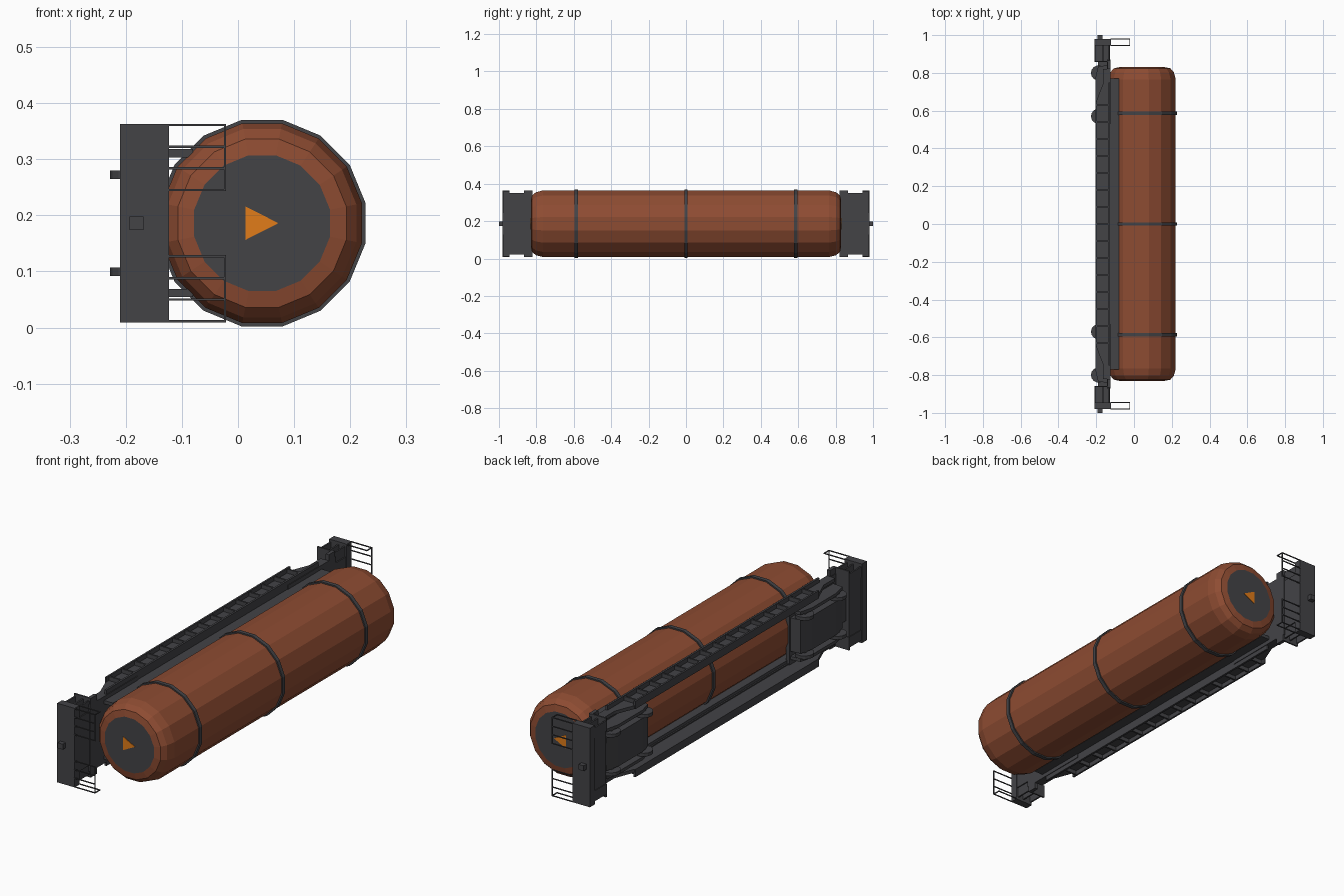
import bpy, bmesh, math

if "Cube" in bpy.data.objects:
    bpy.data.objects.remove(bpy.data.objects["Cube"])

ZC = 0.186   # tank wagon lies on its side: its "up" is +x, its length is y
TX = 0.043


def material(name, rgb):
    m = bpy.data.materials.new(name)
    m.diffuse_color = (*rgb, 1)
    m.use_nodes = True
    m.node_tree.nodes["Principled BSDF"].inputs["Base Color"].default_value = m.diffuse_color
    return m


RUST = material("rust brown", (0.27, 0.072, 0.032))
DARK = material("dark grey", (0.056, 0.056, 0.062))
ORANGE = material("orange", (0.75, 0.2, 0.01))


def finish(name, bm, *mats):
    bmesh.ops.recalc_face_normals(bm, faces=bm.faces)
    me = bpy.data.meshes.new(name)
    bm.to_mesh(me)
    bm.free()
    for m in mats:
        me.materials.append(m)
    ob = bpy.data.objects.new(name, me)
    bpy.context.collection.objects.link(ob)
    return ob


def box(name, x, y, z, mat=DARK):
    bm = bmesh.new()
    bmesh.ops.create_cube(bm, size=1)
    for v in bm.verts:
        v.co = [(a + b) / 2 + c * (b - a) for (a, b), c in zip((x, y, z), v.co)]
    return finish(name, bm, mat)


def prism(name, pts, axis, lo, hi, mat=DARK):
    """Extrude a flat outline: axis z takes (x, y) points, axis y takes (x, z) points."""
    bm = bmesh.new()
    rows = [[bm.verts.new((a, b, t) if axis == "z" else (a, t, b)) for a, b in pts] for t in (lo, hi)]
    for r in rows:
        bm.faces.new(r)
    n = len(pts)
    for i in range(n):
        j = (i + 1) % n
        bm.faces.new((rows[0][i], rows[0][j], rows[1][j], rows[1][i]))
    return finish(name, bm, mat)


def revolve(profile, closed):
    """16-sided lathe about the tank axis; profile is (flat radius, y)."""
    bm = bmesh.new()
    n = 16
    rings = []
    for r, y in profile:
        r /= math.cos(math.pi / n)
        rings.append([bm.verts.new((TX + r * math.cos((i + .5) * math.tau / n), y,
                                    ZC + r * math.sin((i + .5) * math.tau / n))) for i in range(n)])
    pairs = list(zip(rings, rings[1:])) + ([(rings[-1], rings[0])] if closed else [])
    for a, b in pairs:
        for i in range(n):
            j = (i + 1) % n
            bm.faces.new((a[i], a[j], b[j], b[i]))
    if not closed:
        bm.faces.new(rings[0])
        bm.faces.new(rings[-1])
    return bm


# Tank with rounded shoulders and dark end discs
shoulder = [(0.121, 0.83), (0.15, 0.824), (0.168, 0.803), (0.178, 0.765)]
tank = finish("tank", revolve([(r, -y) for r, y in shoulder] + shoulder[::-1], False), RUST, DARK)
for p in tank.data.polygons:
    p.material_index = int(abs(p.normal.y) > 0.995)

# Straps round the tank
for y in (-0.587, 0, 0.587):
    finish("tank_strap", revolve([(0.174, y - .009), (0.184, y - .009),
                                  (0.184, y + .009), (0.174, y + .009)], True), DARK)

for s in (-1, 1):          # both ends
    def ys(a, b):
        return tuple(sorted((s * a, s * b)))

    # Warning triangle on the end disc
    prism("warning_triangle", [(0.013, ZC - .03), (0.013, ZC + .03), (0.072, ZC)], "y", *ys(0.829, 0.832), ORANGE)
    # End beam, platform and coupler
    box("end_beam", (-0.21, -0.123), ys(0.945, 0.98), (ZC - .177, ZC + .177))
    box("end_body", (-0.205, -0.126), ys(0.86, 0.95), (ZC - .12, ZC + .12))
    box("end_platform", (-0.14, -0.124), ys(0.82, 0.865), (ZC - .177, ZC + .177))
    box("bogie_floor", (-0.142, -0.124), ys(0.53, 0.87), (ZC - .15, ZC + .15))
    box("draft_beam", (-0.19, -0.135), ys(0.78, 0.87), (ZC - .05, ZC + .05))
    box("coupler", (-0.193, -0.168), ys(0.97, 1.0), (ZC - .012, ZC + .012))

    # Bogie with two axles
    chamfered = [(-0.14, 0.535), (-0.19, 0.54), (-0.205, 0.6), (-0.205, 0.77),
                 (-0.19, 0.835), (-0.14, 0.84)]
    prism("bogie", [(x, s * y) for x, y in chamfered], "z", ZC - .075, ZC + .075)
    for z in (-1, 1):
        prism("bogie_side_frame", [(x, s * y) for x, y in chamfered], "z", ZC + z * .098, ZC + z * .112)
        for y in (0.57, 0.8):
            ring = [(-0.188 + .04 * math.cos(i * math.tau / 14),
                     s * y + .04 * math.sin(i * math.tau / 14)) for i in range(14)]
            prism("wheel", ring, "z", ZC + z * .079, ZC + z * .094)
    for y in (0.57, 0.8):
        box("axle", (-0.196, -0.18), (s * y - .008, s * y + .008), (ZC - .11, ZC + .11))

    for z in (-1, 1):      # both sides
        def zs(a, b):
            return tuple(sorted((ZC + z * a, ZC + z * b)))

        # Corner steps
        for x in (-0.208, -0.168, -0.138):
            box("step_tread", (x, x + .007), ys(0.86, 0.946), zs(0.118, 0.165))
        box("step_side", (-0.208, -0.13), ys(0.857, 0.864), zs(0.118, 0.177))
        # Corner handrail
        t = 0.002
        for d in (0.059, 0.098, 0.136, 0.175):
            box("handrail_post", (-0.125, -0.023), ys(0.977, 0.981), zs(d - t, d + t))
        box("handrail_post", (-0.125, -0.023), ys(0.943, 0.947), zs(0.173, 0.177))
        box("handrail", (-0.025, -0.021), ys(0.977, 0.981), zs(0.057, 0.177))
        box("handrail_return", (-0.025, -0.021), ys(0.943, 0.981), zs(0.173, 0.177))

for z in (-1, 1):
    def zs(a, b):
        return tuple(sorted((ZC + z * a, ZC + z * b)))

    # Fish-bellied side sill with flanges and ribs
    sill = [(-0.127, -0.82), (-0.165, -0.82), (-0.165, -0.74), (-0.2, -0.65),
            (-0.2, 0.65), (-0.165, 0.74), (-0.165, 0.82), (-0.127, 0.82)]
    prism("side_sill", sill, "z", *zs(0.135, 0.15))
    box("sill_top_flange", (-0.136, -0.127), (-0.75, 0.75), zs(0.13, 0.17))
    box("sill_bottom_flange", (-0.204, -0.196), (-0.65, 0.65), zs(0.135, 0.17))
    for i in range(15):
        y = (i - 7) * 0.09
        box("sill_rib", (-0.2, -0.13), (y - .004, y + .004), zs(0.145, 0.168))
    # Tank cradle
    box("cradle", (-0.13, -0.08), (-0.77, 0.77), zs(0.117, 0.132))
